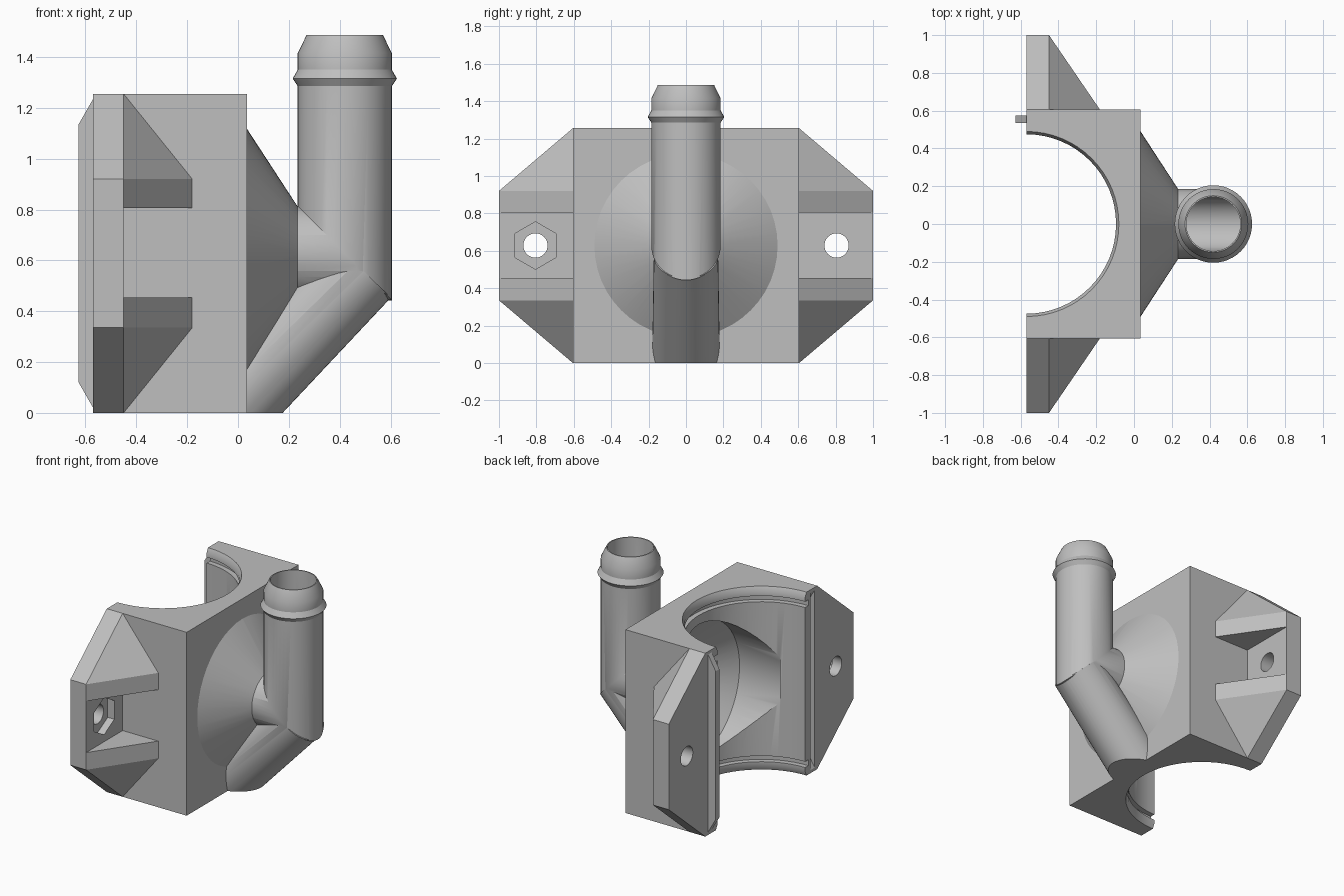
import bpy, bmesh, math
from mathutils import Vector

cube = bpy.data.objects.get("Cube")
if cube:
    bpy.data.objects.remove(cube, do_unlink=True)

grey = bpy.data.materials.new("light_grey")
grey.use_nodes = True
grey.diffuse_color = (0.52, 0.52, 0.52, 1)
grey.node_tree.nodes["Principled BSDF"].inputs["Base Color"].default_value = (0.52, 0.52, 0.52, 1)

MID = 0.628      # height of the branch axis
PIPE_X = 0.42    # x of the upright pipe
FACE = -0.57     # clamp face
TOP = 1.255
HALF = 0.605     # half width of the block


def finish(name, bm):
    bmesh.ops.recalc_face_normals(bm, faces=bm.faces)
    mesh = bpy.data.meshes.new(name)
    bm.to_mesh(mesh)
    bm.free()
    mesh.materials.append(grey)
    ob = bpy.data.objects.new(name, mesh)
    bpy.context.collection.objects.link(ob)
    return ob


def hull(name, points):
    bm = bmesh.new()
    for p in points:
        bm.verts.new(p)
    bmesh.ops.convex_hull(bm, input=bm.verts)
    bmesh.ops.dissolve_limit(bm, angle_limit=0.01, verts=bm.verts, edges=bm.edges)
    return finish(name, bm)


def box(name, x, y, z):
    return hull(name, [(a, b, c) for a in x for b in y for c in z])


def loft(name, rings):
    """Closed solid through rings of equal point count."""
    bm = bmesh.new()
    loops = [[bm.verts.new(p) for p in ring] for ring in rings]
    n = len(loops[0])
    for a, b in zip(loops, loops[1:]):
        for i in range(n):
            j = (i + 1) % n
            bm.faces.new((a[i], a[j], b[j], b[i]))
    bm.faces.new(loops[0])
    bm.faces.new(loops[-1])
    return finish(name, bm)


def ring(center, u, v, r, n=48):
    """Circle spanned by the vectors u and v."""
    c, u, v = Vector(center), Vector(u), Vector(v)
    angles = [2 * math.pi * i / n for i in range(n)]
    return [c + r * (math.cos(a) * u + math.sin(a) * v) for a in angles]


Y = (0, 1, 0)


def x_ring(x, r, y=0, n=48):
    return ring((x, y, MID), (0, 0, -1), Y, r, n)


def z_ring(x, z, r, n=48):
    return ring((x, 0, z), (1, 0, 0), Y, r, n)


def boolean(target, tool, operation):
    mod = target.modifiers.new("cut", 'BOOLEAN')
    mod.operation = operation
    mod.solver = 'EXACT'
    mod.object = tool
    bpy.context.view_layer.objects.active = target
    bpy.ops.object.modifier_apply(modifier=mod.name)
    bpy.data.objects.remove(tool, do_unlink=True)


# Clamp block
saddle = box("saddle_fitting", (FACE, 0.035), (-HALF, HALF), (0, TOP))

# Bolt ears with tapered gussets and a pocket for the bolt
for side in (-1, 1):
    pts = []
    for x in (FACE, -0.45):
        for y, low in ((0.54, 0), (HALF, 0), (1.0, 0.335)):
            pts += [(x, side * y, low), (x, side * y, TOP - low)]
    for y in (0.54, HALF):
        pts += [(-0.18, side * y, 0.335), (-0.18, side * y, TOP - 0.335)]
    ear = hull("ear", pts)
    pocket = box("pocket", (-0.45, 0), (side * HALF, side * 1.1), (0.453, 0.805))
    boolean(ear, pocket, 'DIFFERENCE')
    boolean(saddle, ear, 'UNION')

# Branch cone, mitred elbow with barbed end, diagonal strut
cone = loft("branch_cone", [x_ring(-0.02, 0.49), x_ring(0.035, 0.49),
                            x_ring(0.235, 0.183), x_ring(0.26, 0.183)])
boolean(saddle, cone, 'UNION')

barb = [(1.285, 0.185), (1.315, 0.205), (1.35, 0.185), (1.415, 0.185), (1.487, 0.15)]
pipe = loft("elbow_pipe",
            [x_ring(0.15, 0.185), ring((PIPE_X, 0, MID), (1, 0, -1), Y, 0.185)]
            + [z_ring(PIPE_X, z, r) for z, r in barb])
boolean(saddle, pipe, 'UNION')

d = Vector((-1, 0, -1.04)).normalized()
side_dir = d.cross(Vector(Y))
start = Vector((0.478, 0, 0.573))
strut = loft("strut", [ring(start + d * t, side_dir, Y, r)
                       for t, r in ((0, 0.172), (1.1, 0.185))])
boolean(strut, box("strut_trim", (-2, 2), (-1, 1), (-2, 0)), 'DIFFERENCE')
boolean(strut, box("strut_trim", (-2, -0.06), (-1, 1), (-1, 2)), 'DIFFERENCE')
boolean(saddle, strut, 'UNION')

# Main bore with chamfered lips and a seal groove at each end
lip = [(-0.02, 0.49), (0, 0.49), (0.03, 0.475), (0.06, 0.475),
       (0.06, 0.51), (0.1, 0.51), (0.1, 0.475)]
profile = lip + [(TOP - z, r) for z, r in reversed(lip)]
boolean(saddle, loft("bore", [z_ring(FACE, z, r, 64) for z, r in profile]), 'DIFFERENCE')

# Funnel and passage through the elbow
funnel = loft("funnel", [x_ring(-0.4, 0.47), x_ring(-0.08, 0.465),
                         x_ring(0.215, 0.145), x_ring(0.25, 0.145)])
boolean(saddle, funnel, 'DIFFERENCE')
passage = loft("passage", [x_ring(0.2, 0.143),
                           ring((PIPE_X, 0, MID), (1, 0, -1), Y, 0.143),
                           z_ring(PIPE_X, 1.6, 0.143)])
boolean(saddle, passage, 'DIFFERENCE')

# Bolt holes, nut recess and locating slot
for y in (-0.805, 0.805):
    boolean(saddle, loft("bolt_hole", [x_ring(-0.7, 0.065, y, 32), x_ring(-0.3, 0.065, y, 32)]),
            'DIFFERENCE')
boolean(saddle, loft("nut_recess", [x_ring(-0.5, 0.127, -0.805, 6), x_ring(-0.4, 0.127, -0.805, 6)]),
        'DIFFERENCE')


def key(name, y, tip, root, grow=0.0):
    return hull(name, [(x, b, z) for x, inset in ((root, 0.02), (FACE, 0.02), (tip, 0.12))
                       for b in (y - 0.02 - grow, y + 0.02 + grow)
                       for z in (inset, TOP - inset)])


boolean(saddle, key("locating_slot", -0.555, -0.51, -0.6, 0.003), 'DIFFERENCE')

# Locating tongue
boolean(saddle, key("locating_tongue", 0.555, -0.627, -0.55), 'UNION')

bpy.ops.object.select_all(action='DESELECT')
saddle.select_set(True)
bpy.context.view_layer.objects.active = saddle
bpy.ops.object.shade_smooth_by_angle(angle=math.radians(28))
